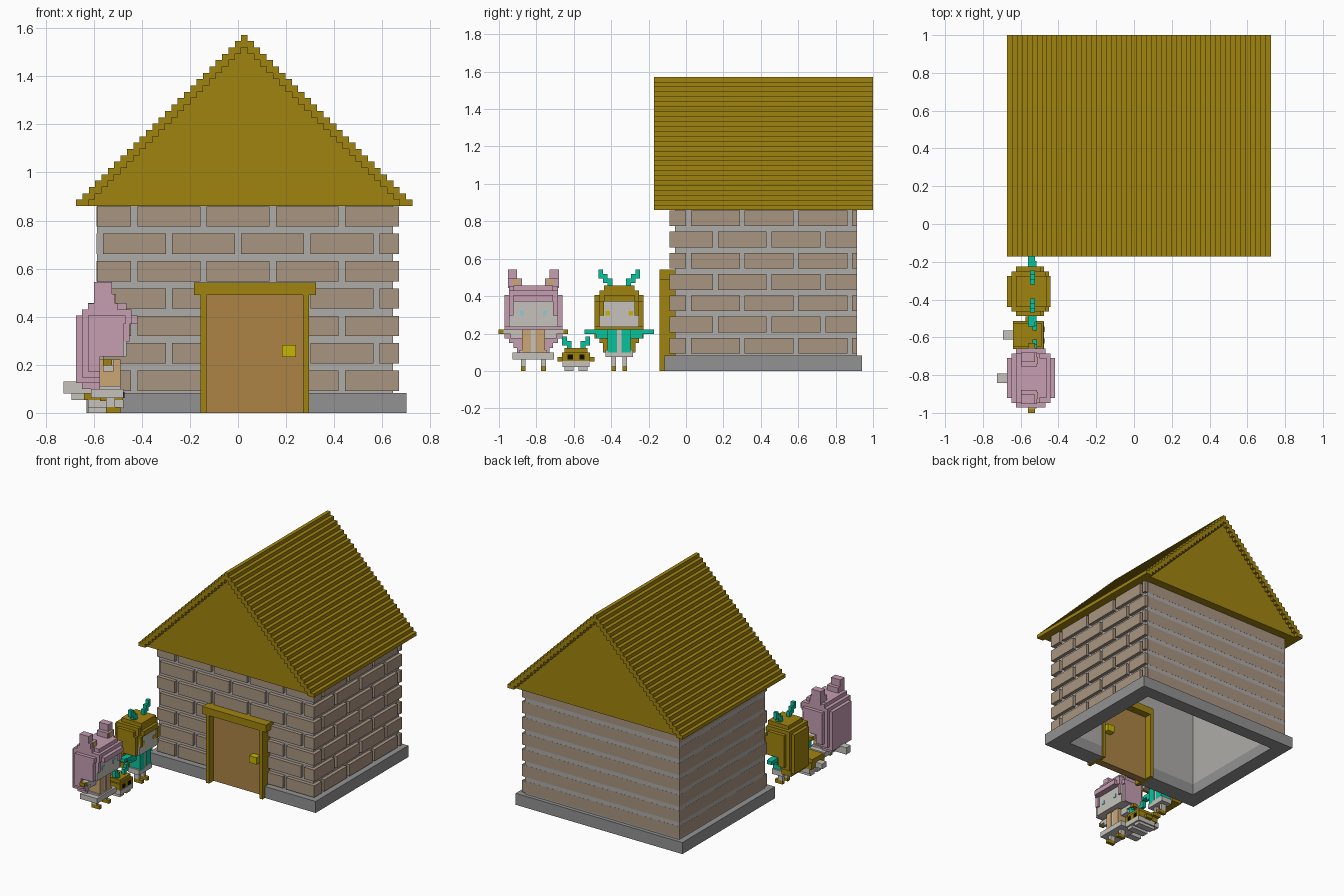
import bpy, bmesh

if "Cube" in bpy.data.objects:
    bpy.data.objects.remove(bpy.data.objects["Cube"])

# Colours as they should appear on screen
MATS = dict(olive=(.56, .46, .05), brick=(.59, .52, .45), door=(.60, .46, .24),
            stone=(.51, .51, .51), gold=(.69, .63, .02), pink=(.69, .55, .62),
            teal=(.03, .68, .55), tan=(.71, .58, .41), blue=(.52, .71, .76),
            black=(.05, .04, .03), light=(.69, .68, .66), mortar=(.61, .60, .59))


def linear(c):
    return ((c / 0.89 + 0.055) / 1.055) ** 2.4


def finish(name, bm, color):
    bmesh.ops.recalc_face_normals(bm, faces=bm.faces)
    me = bpy.data.meshes.new(name)
    bm.to_mesh(me)
    bm.free()
    mat = bpy.data.materials.get(color) or bpy.data.materials.new(color)
    mat.diffuse_color = (*map(linear, MATS[color]), 1)
    mat.use_nodes = True
    mat.node_tree.nodes["Principled BSDF"].inputs["Base Color"].default_value = mat.diffuse_color
    me.materials.append(mat)
    bpy.context.collection.objects.link(bpy.data.objects.new(name, me))


def boxes(name, color, items):
    """One object made of boxes given as x, y and z ranges."""
    bm = bmesh.new()
    for ranges in items:
        for v in bmesh.ops.create_cube(bm, size=1)["verts"]:
            v.co = [r[c > 0] for r, c in zip(ranges, v.co)]
    finish(name, bm, color)


def extrude_profile(name, color, pts, y0, y1):
    bm = bmesh.new()
    f = bm.faces.new([bm.verts.new((x, y0, z)) for x, z in pts])
    out = bmesh.ops.extrude_face_region(bm, geom=[f])["geom"]
    bmesh.ops.translate(bm, vec=(0, y1 - y0, 0),
                        verts=[g for g in out if isinstance(g, bmesh.types.BMVert)])
    finish(name, bm, color)


# Stepped roof shell and gable filling
STEP, LEFT, EAVE = 0.02638, -0.673, 0.86


def stairs(n, inset):
    left = [(k + inset, k + d) for k in range(n) for d in (0, 1)]
    pts = left + [(53 - a, b) for a, b in reversed(left)]
    return [(LEFT + a * STEP, EAVE + b * STEP) for a, b in pts]


extrude_profile("roof", "olive", stairs(27, 0) + stairs(25, 2)[::-1], -0.172, 1.0)
extrude_profile("gable", "olive", stairs(25, 2), -0.15, 0.975)

# Base and walls are rings around the room, open at the doorway
ROOM_X, ROOM_Y, DOORWAY = (-0.52, 0.585), (0.01, 0.845), (-0.156, 0.296)


def ring(name, color, xs, ys, zs):
    boxes(name, color, [
        ((xs[0], ROOM_X[0]), ys, zs), ((ROOM_X[1], xs[1]), ys, zs),
        (ROOM_X, (ROOM_Y[1], ys[1]), zs),
        ((ROOM_X[0], DOORWAY[0]), (ys[0], ROOM_Y[0]), zs),
        ((DOORWAY[1], ROOM_X[1]), (ys[0], ROOM_Y[0]), zs)])


WALL_X, WALL_Y, FACE = (-0.587, 0.644), (-0.06, 0.914), -0.087
ring("base", "stone", (-0.63, 0.70), (-0.115, 0.941), (0, 0.083))
ring("walls", "mortar", WALL_X, WALL_Y, (0.083, EAVE))
boxes("wall_above_door", "mortar", [(DOORWAY, (WALL_Y[0], ROOM_Y[0]), (0.54, EAVE))])


# Brick courses: raised in front and right, flush bands left and back
def course(start, end, joint, gap=0.026, period=0.2875):
    joint -= period * 3
    while joint < end:
        a, b = max(start, joint + gap), min(end, joint + period)
        if b > a:
            yield a, b
        joint += period


front, right, bands = [], [], []
for i in range(7):
    z = 0.092 + 0.1138 * i
    zs = (z, min(z + 0.084, EAVE))
    shift = 0.144 * (i % 2)
    for a, b in course(*WALL_X, shift - 0.444):
        cut = [(a, b)] if z > 0.53 else [(a, min(b, DOORWAY[0])), (max(a, DOORWAY[1]), b)]
        front += [((p, q), (FACE, WALL_Y[0]), zs) for p, q in cut if q > p]
    right += [((WALL_X[1], 0.669), run, zs) for run in course(FACE, WALL_Y[1], shift)]
    bands += [((WALL_X[0] - 0.0006, -0.58), WALL_Y, zs),
              (WALL_X, (0.905, WALL_Y[1] + 0.0006), zs)]
boxes("front_bricks", "brick", front)
boxes("right_bricks", "brick", right)
boxes("brick_bands", "brick", bands)

# Door, frame and knobs
POST, LINTEL, PANEL = 0.025, (0.49, 0.543), (-0.09, -0.035)
panel_x = (DOORWAY[0] + POST, DOORWAY[1] - POST)
depth, tall = (-0.143, 0.02), (0, LINTEL[0])
boxes("door_frame", "olive", [
    ((DOORWAY[0], panel_x[0]), depth, tall), ((panel_x[1], DOORWAY[1]), depth, tall),
    ((DOORWAY[0] - 0.028, DOORWAY[1] + 0.028), (depth[0], WALL_Y[0]), LINTEL),
    (DOORWAY, (WALL_Y[0], depth[1]), LINTEL)])
boxes("door", "door", [(panel_x, PANEL, tall)])
boxes("door_knob", "gold", [((0.183, 0.242), (y - 0.045, y), (0.233, 0.283))
                            for y in (PANEL[0], 0.01)])

# Block figures face +x; every block is mirrored about the figure's centre
V = 0.0247


def block(cy, x, y, z):
    """Ranges in voxels; a single y is a half width, a pair is mirrored."""
    sides = [y, (-y[1], -y[0])] if isinstance(y, tuple) else [(-y, y)]
    return [([LEFT + V * c for c in x], [cy + V * c for c in s], [V * c for c in z])
            for s in sides]


def part(name, color, cy, *blocks):
    boxes(name, color, [b for spec in blocks for b in block(cy, *spec)])


def person(prefix, cy, half, hair, cloth, sleeve, eye, fringe):
    def add(name, color, *blocks):
        part(prefix + "_" + name, color, cy, *blocks)
    # Rounded hair: cap and long back with corners stepped by one voxel
    cap = [((i, fringe - i), half - 2 + i, (15, 17.4 - abs(i - 1))) for i in range(3)]
    back = [((i, 4), half - 2 + i, (5 + i, 16)) for i in range(3)]
    add("hair", hair, *cap, *back, ((2, 8.5), half - 2, (15, 18.5)),
        ((2, 8), (half - 1, half), (9.5, 15)), ((7, 9), (half - 2, half - 1), (12, 15)),
        ((1, 4), 3.5, (4, 6)))
    add("face", "light", ((4, 8.5), half - 1, (9.5, 15)))
    add("eyes", eye, ((8.5, 8.7), (2, 3), (12, 13)))
    # Body, arms and legs
    add("torso", cloth, ((4, 7.5), (0.5, 2.5), (4, 9)))
    add("shirt", "light", ((4, 7.3), 0.5, (4, 9)), ((4, 7.5), 3, (3, 4.5)))
    add("sleeves", sleeve, ((4.5, 6.3), (2.5, 6.5), (8, 9)), ((4.5, 6.3), (2.5, 5), (7, 8)))
    add("hands", "teal" if sleeve == "teal" else "olive", ((4.5, 6), (6.5, 7.5), (8, 9)))
    foot = (half - 4.6, half - 3.6)
    add("legs", "light", ((5, 6.5), foot, (1, 3)))
    add("shoes", "olive", ((5, 7.5), foot, (0, 1)))


def horns(name, cy, x, y, z, n):
    part(name, "teal", cy, *[((x, x + 1), (y + i, y + i + 1), (z + i, z + i + 2))
                             for i in range(n)])


EARED, HORNED, PET = -0.816, -0.357, -0.588
person("eared_figure", EARED, 6.3, "pink", "tan", "light", "blue", 10.3)
part("ears", "pink", EARED, ((3, 6.5), (2.5, 5.5), (18, 20)), ((3, 6), (3.5, 5.5), (20, 22)),
     ((2, 7), 5.3, (16, 18.4)))
part("inner_ears", "tan", EARED, ((6.5, 6.7), (3, 4.5), (18.5, 20)))
part("long_tail", "light", EARED, ((-2.1, 4), 1, (3.3, 5.3)))
part("skirt", "light", EARED, ((2.5, 8), 4.5, (2.5, 4)))

person("horned_figure", HORNED, 5.3, "olive", "teal", "teal", "gold", 9.3)
horns("figure_horns", HORNED, 5, 1.5, 18, 3)

# Small pet with horns
part("pet_fur", "olive", PET, ((1.3, 7.5), 2.5, (3, 5)), ((1.3, 7.9), 3, (2.2, 4)),
     ((4, 6), (3, 4), (2, 3)))
part("pet_belly", "light", PET, ((2, 8), 2.9, (0.8, 2.2)), ((2, 7.5), (0.5, 2.5), (0, 1)))
part("pet_tail", "light", PET, ((-0.8, 1.5), 1, (2.2, 3.7)))
part("pet_eyes", "black", PET, ((7.9, 8.1), (0.7, 1.8), (2.5, 3.5)))
horns("pet_horns", PET, 5.5, 1, 4.5, 2)
